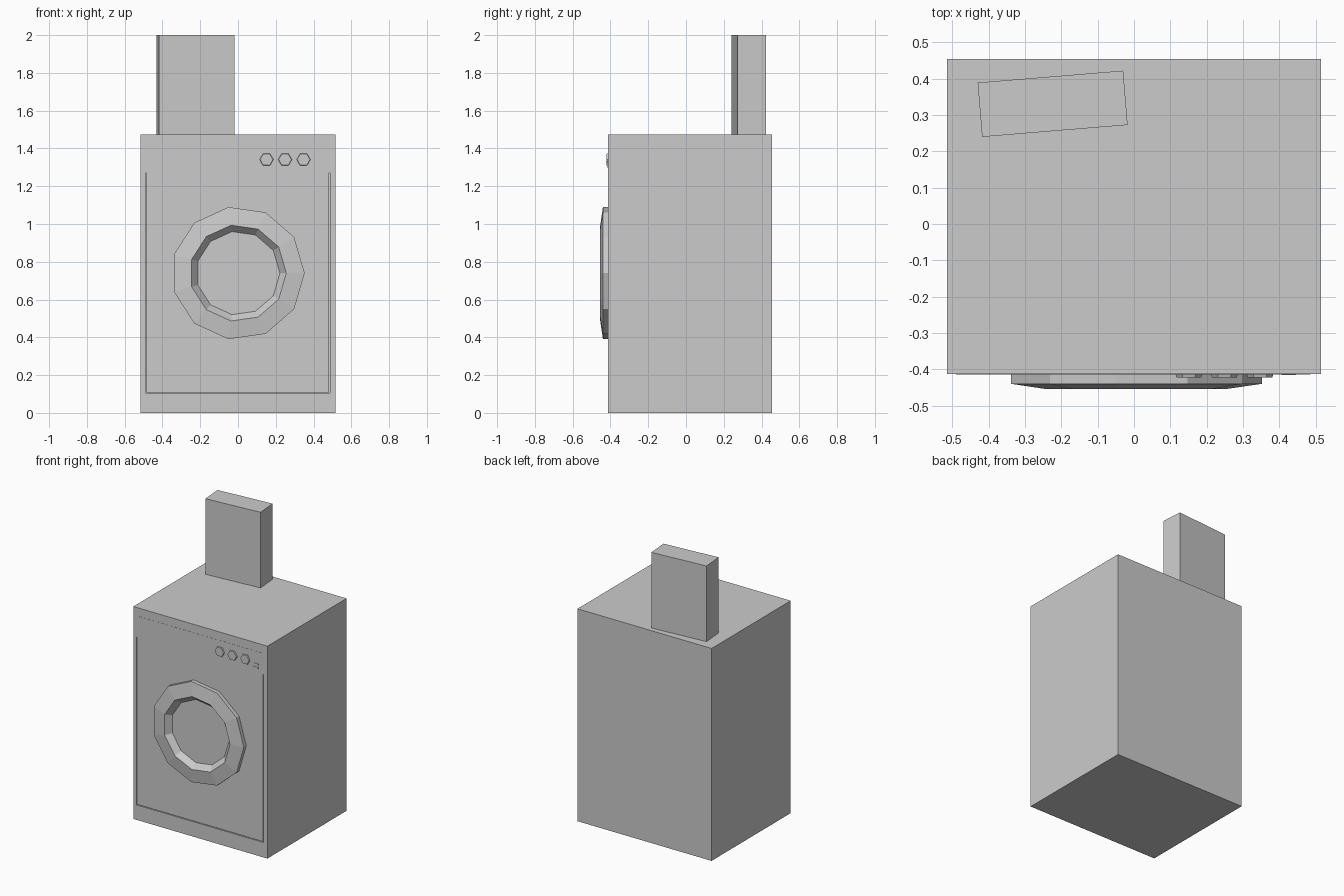
import bpy, bmesh, math
from mathutils import Matrix

if "Cube" in bpy.data.objects:
    bpy.data.objects.remove(bpy.data.objects["Cube"])

FRONT = -0.413


def finish(name, bm):
    bmesh.ops.recalc_face_normals(bm, faces=bm.faces)
    mesh = bpy.data.meshes.new(name)
    bm.to_mesh(mesh)
    bm.free()
    obj = bpy.data.objects.new(name, mesh)
    bpy.context.collection.objects.link(obj)
    return obj


def box(name, x, y, z):
    bm = bmesh.new()
    size = [b - a for a, b in (x, y, z)]
    mid = [(a + b) / 2 for a, b in (x, y, z)]
    bmesh.ops.create_cube(bm, size=1, matrix=Matrix.Translation(mid) @ Matrix.Diagonal((*size, 1)))
    return finish(name, bm)


def turned(name, x, z, sides, profile):
    """Rings of (radius, y) around the y axis, capped at both ends."""
    bm = bmesh.new()
    rings = []
    for r, y in profile:
        angles = [math.tau * i / sides for i in range(sides)]
        rings.append([bm.verts.new((x + r * math.cos(a), y, z + r * math.sin(a))) for a in angles])
    for a, b in zip(rings, rings[1:]):
        for i in range(sides):
            j = (i + 1) % sides
            bm.faces.new((a[i], a[j], b[j], b[i]))
    bm.faces.new(rings[0])
    bm.faces.new(rings[-1])
    return finish(name, bm)


# Cabinet with a shallow pocket for the front panel
cabinet = box("cabinet", (-0.515, 0.515), (FRONT, 0.455), (0, 1.475))
cutter = box("panel_cutter", (-0.49, 0.486), (FRONT - 0.05, FRONT + 0.008), (0.104, 1.27))
cutter.hide_render = True
mod = cabinet.modifiers.new("panel_pocket", 'BOOLEAN')
mod.operation = 'DIFFERENCE'
mod.solver = 'EXACT'
mod.object = cutter
bpy.context.view_layer.objects.active = cabinet
bpy.ops.object.modifier_apply(modifier=mod.name)
bpy.data.objects.remove(cutter)

# Front panel leaves a thin groove at the sides and bottom
box("front_panel", (-0.485, 0.481), (FRONT, FRONT + 0.008), (0.109, 1.27))

# Control strip
box("control_strip", (-0.49, 0.486), (FRONT - 0.001, FRONT + 0.002), (1.27, 1.417))

# Faceted door ring with a sunken window
turned("door", 0, 0.74, 11, [(0.353, FRONT), (0.353, -0.44), (0.256, -0.454),
                             (0.222, FRONT - 0.002)])

# Hexagonal knobs
for i in range(3):
    turned(f"knob_{i + 1}", 0.151 + 0.098 * i, 1.341, 6,
           [(0.037, FRONT), (0.034, FRONT - 0.009)])

# Small buttons
for i, z in enumerate((1.303, 1.328)):
    box(f"button_{i + 1}", (0.406, 0.446), (FRONT - 0.003, FRONT), (z - 0.006, z + 0.006))

# Detergent carton standing slightly turned on top
carton = box("carton", (-0.201, 0.201), (-0.075, 0.075), (1.475, 2.0))
carton.location = (-0.224, 0.331, 0)
carton.rotation_euler.z = math.radians(4.7)
